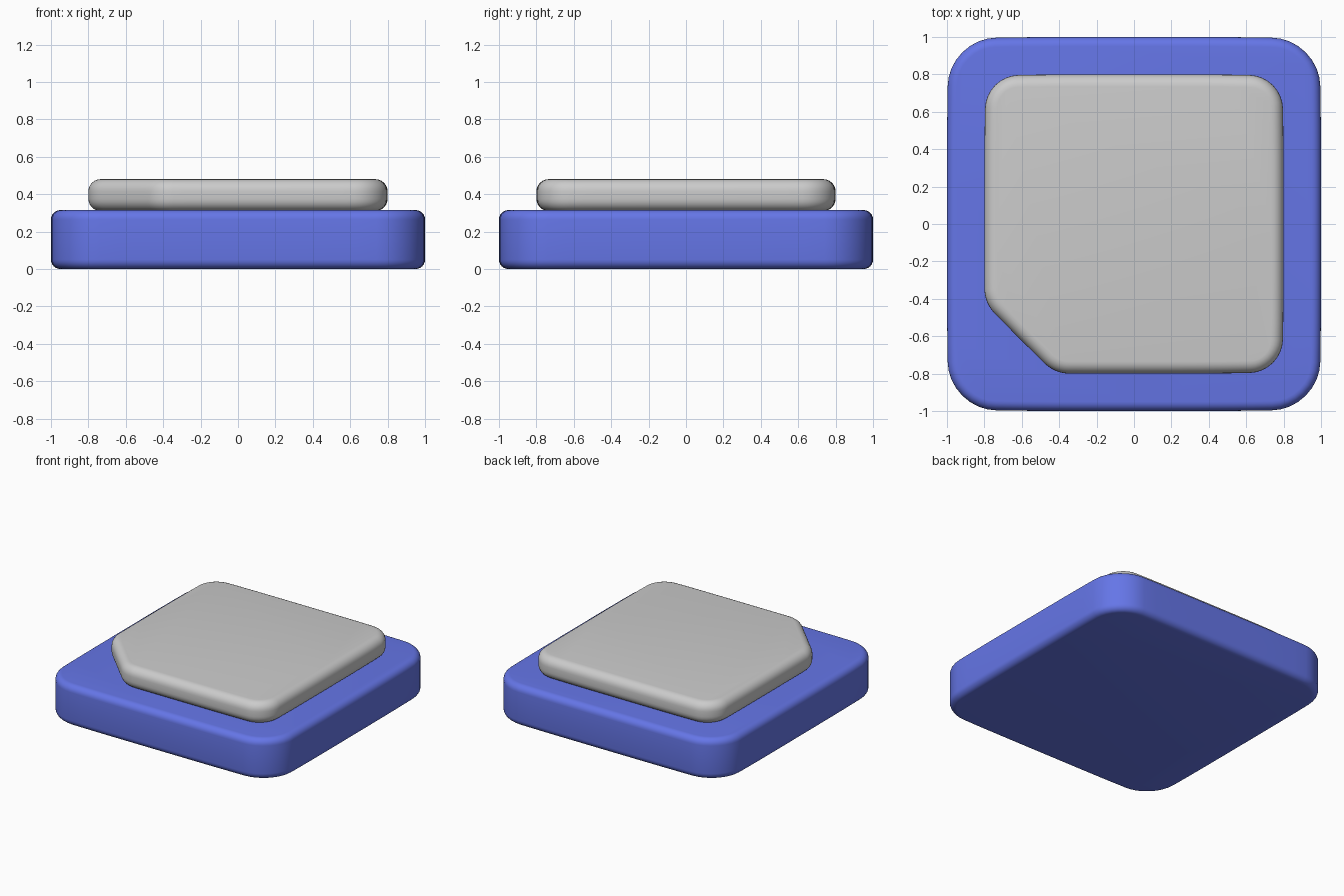
import bpy, bmesh, math
from mathutils import Vector

if "Cube" in bpy.data.objects:
    bpy.data.objects.remove(bpy.data.objects["Cube"])


def rounded_outline(corners, arc=8, side=14):
    """Corners (x, y, rounding) -> closed outline with filleted corners and divided sides."""
    n = len(corners)
    fillets = []
    for i, (x, y, r) in enumerate(corners):
        p = Vector((x, y))
        a = p + (Vector(corners[i - 1][:2]) - p).normalized() * r
        b = p + (Vector(corners[(i + 1) % n][:2]) - p).normalized() * r
        # Rational quadratic curve: a true circular arc tangent to both sides
        w = math.sin((a - p).angle(b - p) / 2)
        pts = []
        for k in range(arc + 1):
            t = k / arc
            c = ((1 - t) ** 2, 2 * w * t * (1 - t), t * t)
            pts.append((a * c[0] + p * c[1] + b * c[2]) / sum(c))
        fillets.append(pts)
    out = []
    for i, f in enumerate(fillets):
        out += f
        nxt = fillets[(i + 1) % n][0]
        out += [f[-1].lerp(nxt, k / side) for k in range(1, side)]
    return out


def soft_slab(name, corners, half, z0, z1, rim, color=None):
    """Pillow-edged plate: extruded outline, rounded rims, slightly bowed sides."""
    bm = bmesh.new()
    base = bm.faces.new([bm.verts.new((p.x, p.y, z0)) for p in rounded_outline(corners)])
    ext = bmesh.ops.extrude_face_region(bm, geom=[base], use_keep_orig=True)
    top = [v for v in ext["geom"] if isinstance(v, bmesh.types.BMVert)]
    bmesh.ops.translate(bm, verts=top, vec=(0, 0, z1 - z0))
    bmesh.ops.recalc_face_normals(bm, faces=bm.faces)
    rims = [e for e in bm.edges if abs(e.verts[0].co.z - e.verts[1].co.z) < 1e-5]
    bmesh.ops.bevel(bm, geom=rims, offset=rim, segments=6, profile=0.5,
                    affect='EDGES', clamp_overlap=False)
    for v in bm.verts:
        x, y = v.co.x, v.co.y
        v.co.x = x * (1 - 0.013 * (abs(y) / half) ** 4)
        v.co.y = y * (1 - 0.013 * (abs(x) / half) ** 4)
    mesh = bpy.data.meshes.new(name)
    bm.to_mesh(mesh)
    bm.free()
    ob = bpy.data.objects.new(name, mesh)
    bpy.context.collection.objects.link(ob)
    if color:
        mat = bpy.data.materials.new(name + "_blue")
        mat.diffuse_color = color
        mat.use_nodes = True
        mat.node_tree.nodes["Principled BSDF"].inputs["Base Color"].default_value = mat.diffuse_color
        mesh.materials.append(mat)
    bpy.ops.object.select_all(action='DESELECT')
    ob.select_set(True)
    bpy.context.view_layer.objects.active = ob
    bpy.ops.object.shade_smooth_by_angle(angle=math.radians(40))
    return ob


# Blue base plate
soft_slab("base_plate", [(-1, -1, 0.25), (1, -1, 0.25), (1, 1, 0.25), (-1, 1, 0.25)],
          1.0, 0.0, 0.315, 0.05, (0.13, 0.18, 0.8, 1))

# Grey cover with one cut corner at the front left
soft_slab("top_cover", [(-0.8, -0.43, 0.08), (-0.43, -0.8, 0.08), (0.8, -0.8, 0.17),
                        (0.8, 0.8, 0.17), (-0.8, 0.8, 0.17)],
          0.8, 0.31, 0.48, 0.065)
